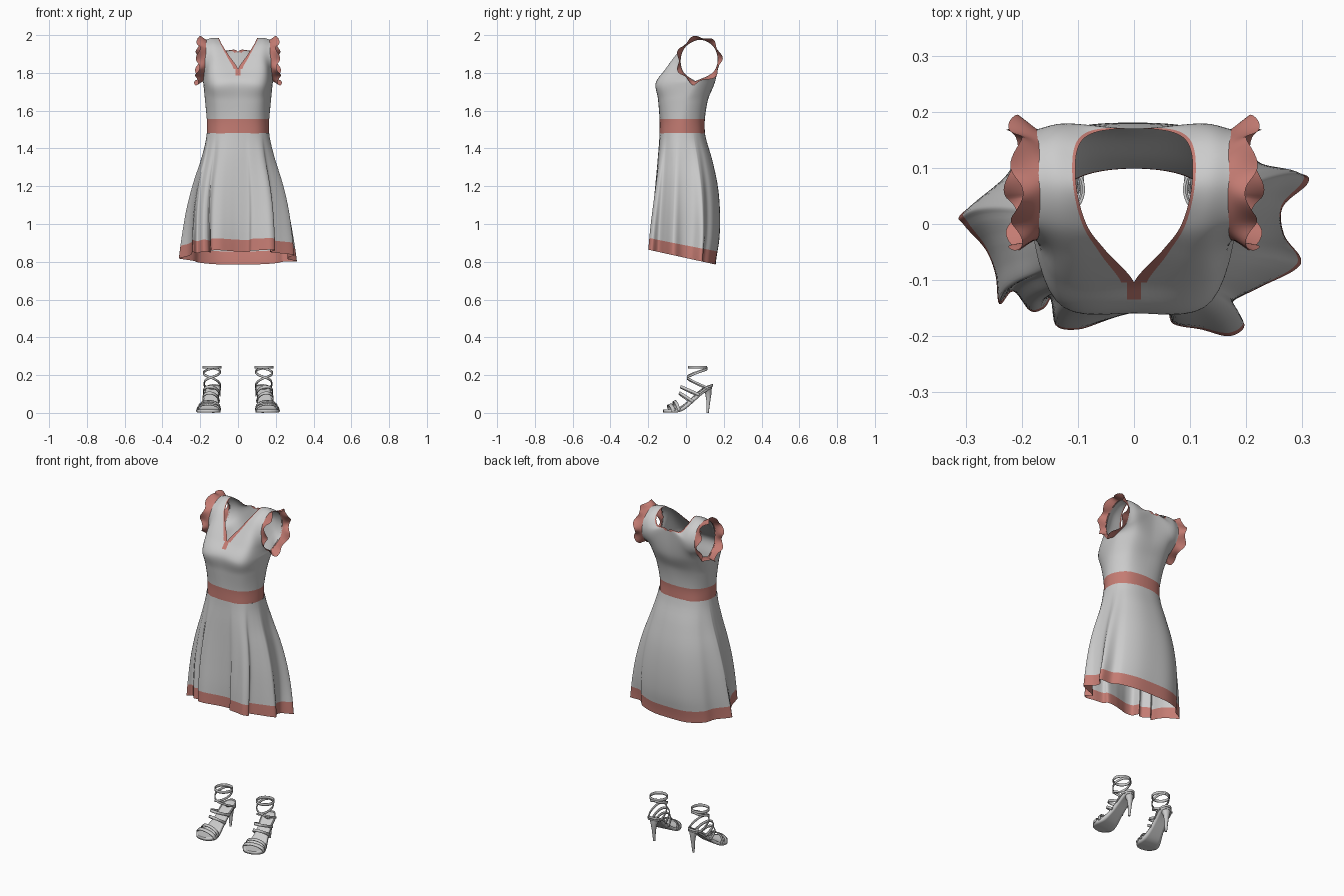
import bpy, bmesh, math
from mathutils import Vector as V

if "Cube" in bpy.data.objects:
    bpy.data.objects.remove(bpy.data.objects["Cube"])

red = bpy.data.materials.new("trim_red")
red.diffuse_color = (0.55, 0.2, 0.17, 1)
red.use_nodes = True
red.node_tree.nodes["Principled BSDF"].inputs["Base Color"].default_value = red.diffuse_color


def cr(a, b, c, d, t):
    """Catmull-Rom between b and c."""
    return b + 0.5 * t * ((c - a) + t * ((2 * a - 5 * b + 4 * c - d) + t * (3 * (b - c) + d - a)))


def spline(pts, s, closed=False):
    n = len(pts)
    i = min(int(s), n - 1 if closed else n - 2)
    g = (lambda k: pts[k % n]) if closed else (lambda k: pts[max(0, min(n - 1, k))])
    return cr(g(i - 1), g(i), g(i + 1), g(i + 2), s - i)


def lin(n, a=0.0, b=1.0):
    return [a + (b - a) * i / n for i in range(n + 1)]


def grid(name, fn, ss, us, keep=None, mat=None, mirror=False, thick=0):
    """Sheet of quads from fn(s, u); keep(s, u) picks faces by their middle."""
    bm = bmesh.new()
    vs = [[bm.verts.new(fn(s, u)) for u in us] for s in ss]
    for i in range(len(ss) - 1):
        for j in range(len(us) - 1):
            if keep is None or keep((ss[i] + ss[i + 1]) / 2, (us[j] + us[j + 1]) / 2):
                bm.faces.new((vs[i][j], vs[i][j + 1], vs[i + 1][j + 1], vs[i + 1][j]))
    bmesh.ops.delete(bm, geom=[v for v in bm.verts if not v.link_faces], context='VERTS')
    bmesh.ops.remove_doubles(bm, verts=bm.verts, dist=1e-5)
    me = bpy.data.meshes.new(name)
    bm.to_mesh(me)
    bm.free()
    ob = bpy.data.objects.new(name, me)
    bpy.context.collection.objects.link(ob)
    if mat:
        me.materials.append(mat)
    if thick:
        m = ob.modifiers.new("thickness", 'SOLIDIFY')
        m.thickness, m.offset = thick, 0
    if mirror:
        m = ob.modifiers.new("mirror", 'MIRROR')
        m.merge_threshold = 1e-4
    bpy.ops.object.select_all(action='DESELECT')
    bpy.context.view_layer.objects.active = ob
    ob.select_set(True)
    bpy.ops.object.shade_smooth_by_angle(angle=math.radians(50))
    return ob


# Bodice half: stations up the front, over the shoulder, down the back.
# Columns: centre / neckline, middle, side / armhole.
center = [(0, -.14, 1.48), (0, -.14, 1.555), (0, -.148, 1.66), (0, -.157, 1.75), (0, -.104, 1.82),
          (.05, -.048, 1.895), (.085, .0, 1.95), (.103, .07, 1.985), (.1, .135, 1.955),
          (.07, .163, 1.92), (0, .17, 1.91), (0, .155, 1.76), (0, .117, 1.66), (0, .1, 1.555), (0, .1, 1.48)]
middle = [(.115, -.115, 1.48), (.115, -.115, 1.555), (.125, -.127, 1.66), (.138, -.138, 1.74),
          (.135, -.1, 1.82), (.125, -.055, 1.89), (.13, .0, 1.955), (.138, .072, 1.985), (.14, .14, 1.955),
          (.132, .175, 1.9), (.12, .175, 1.84), (.12, .143, 1.76), (.12, .097, 1.66), (.115, .075, 1.555),
          (.115, .075, 1.48)]
outer = [(.165, -.02, 1.48), (.165, -.02, 1.555), (.175, .0, 1.66), (.185, .05, 1.757), (.18, -.01, 1.8),
         (.176, -.028, 1.87), (.172, .0, 1.94), (.172, .073, 1.975), (.174, .142, 1.943), (.178, .168, 1.87),
         (.18, .14, 1.8), (.185, .05, 1.757), (.175, .0, 1.66), (.165, -.02, 1.555), (.165, -.02, 1.48)]
center, middle, outer = ([V(p) for p in c] for c in (center, middle, outer))


def side_edge(s):
    if s < 3 or s > 11:
        i = min(int(s), 13)
        return outer[i].lerp(outer[i + 1], s - i)
    return spline(outer[3:12], s - 3)


def bodice(s, u):
    a, b, c = spline(center, s), spline(middle, s), side_edge(s)
    a.x = max(a.x, 0) if 4 < s < 10 else 0
    pre = V((-b.x, b.y, b.z)).lerp(2 * a - b, min(1, a.x / .05))
    w = min(1, max(0, min(s - 3, 11 - s)))
    post = V((b.x, 2 * c.y - b.y, b.z)).lerp(2 * c - b, w)
    return cr(pre, a, b, c, u * 2) if u < .5 else cr(a, b, c, post, u * 2 - 1)


rows, cols = lin(112, 0, 14), [0, .045, .08] + lin(12, .16, 1)
is_belt = lambda s, u: s < 1 or s > 13
is_neck = lambda s, u: (u < .08 and 4 < s < 10) or (u < .045 and 3.5 < s < 4)
grid("bodice", bodice, rows, cols, lambda s, u: not is_belt(s, u) and not is_neck(s, u), mirror=True)
grid("waistband", bodice, rows, cols, is_belt, red, True)
grid("neck_trim", bodice, rows, cols, is_neck, red, True)


# Ruffles round the armholes
def ruffle(s, u):
    p = side_edge(s)
    r = V((0, p.y - .07, p.z - 1.867)).normalized()
    a = 2 * math.pi * (s - 3) / 8
    wave, flare = math.sin(7 * a + .5), math.cos(7 * a + 1.1)
    return p + r * u * (.018 + .009 * wave) + V((u * (.037 + .011 * flare) - .006 * (1 - u), 0, 0))


grid("arm_ruffle", ruffle, lin(128, 3, 11), lin(5), mat=red, mirror=True)

# Skirt: smooth hip shape blended into a folded hem outline
hem = [V(p) for p in [
    (0, -.155), (.055, -.15), (.07, -.178), (.12, -.188), (.17, -.2), (.197, -.18), (.17, -.145),
    (.22, -.115), (.285, -.083), (.297, -.06), (.268, -.02), (.265, .03), (.308, .07), (.303, .088),
    (.24, .09), (.2, .125), (.11, .152), (0, .157), (-.11, .152), (-.2, .115), (-.24, .065),
    (-.308, .018), (-.303, -.002), (-.265, -.045), (-.247, -.09), (-.24, -.143), (-.215, -.12),
    (-.185, -.155), (-.16, -.15), (-.145, -.13), (-.14, -.18), (-.1, -.188), (-.05, -.172)]]
N, BACK = len(hem), 17
cum = [0]
for i in range(N):
    cum.append(cum[-1] + (hem[(i + 1) % N] - hem[i]).length)
theta = [math.pi * (c / cum[BACK] if c <= cum[BACK] else
                    1 + (c - cum[BACK]) / (cum[N] - cum[BACK])) for c in cum]
# half width, front y, back y, down the skirt
hips = [V(p) for p in [(.165, -.14, .1), (.19, -.15, .138), (.225, -.158, .168), (.25, -.165, .18),
                       (.263, -.17, .177), (.27, -.17, .157)]]


def hip_ring(t, k):
    i = min(int(k), N - 1)
    th = theta[i] + (theta[i + 1] - theta[i]) * (k - i)
    w, f, b = spline(hips, t * 5)
    yc = -.02 + .02 * t
    pw = lambda v: math.copysign(abs(v) ** .85, v)
    x, y = pw(math.sin(th)), pw(math.cos(th))
    return V((w * x, yc + (f - yc) * y if y > 0 else yc - (b - yc) * y))


def skirt(t, k):
    edge = spline(hem, k, True)
    p = hip_ring(t, k) + (edge - hip_ring(1, k)) * t ** 1.1
    zh = .82 - .22 * edge.y
    return V((p.x, p.y, 1.482 + (zh - 1.482) * t))


around = lin(N * 6, 0, N)
grid("skirt", skirt, lin(22, .9, 0), around)
grid("hem_band", skirt, lin(4, 1, .9), around, mat=red)


# Sandals (right one built, left one mirrored), toes turned slightly out
def place(p):
    a = math.radians(8)
    x, y, z = p[0] * 1.08, p[1] - .05, p[2]
    return V((.139 + x * math.cos(a) - y * math.sin(a), .05 + x * math.sin(a) + y * math.cos(a), z))


# y, z, half width along the sole
sole = [V(p) for p in [(-.122, .01, .012), (-.113, .01, .036), (-.09, .01, .054), (-.06, .011, .057),
                       (-.025, .022, .048), (.02, .056, .037), (.07, .1, .033), (.11, .128, .033),
                       (.128, .135, .025), (.137, .137, .008)]]


def sole_fn(s, u):
    y, z, w = spline(sole, s)
    return place((w * u, y, z))


grid("sandal_sole", sole_fn, lin(45, 0, 9), lin(6, -1, 1), mirror=True, thick=.018)

heel = [V(p) for p in [(.11, .13, .027), (.119, .1, .016), (.119, .06, .01), (.115, .0, .006), (.115, .0, 0)]]


def heel_fn(s, a):
    y, z, r = heel[int(s)].lerp(heel[min(4, int(s) + 1)], s - int(s))
    return place((r * math.cos(a), y + r * math.sin(a), z))


grid("sandal_heel", heel_fn, [4, 3, 2.5, 2, 1.5, 1, .5, 0], lin(14, 0, 2 * math.pi), mirror=True)


def strap(name, pts, width, axis=(0, 0, 1), closed=False):
    pts, ax = [V(p) for p in pts], V(axis).normalized()
    n = len(pts) if closed else len(pts) - 1
    grid(name, lambda s, u: place(spline(pts, s, closed) + ax * u * width),
         lin(n * 7, 0, n), [-.5, .5], mirror=True, thick=.005)


def arch(y0, z0, w, y1, z1):
    """Strap path from one side of the sole over the foot to the other."""
    out = []
    for i in range(9):
        a = math.pi * i / 8
        h = math.sin(a) ** .75
        out.append((-w * math.cos(a), y0 + (y1 - y0) * h, z0 + (z1 - z0) * h))
    return out


strap("toe_strap_front", arch(-.075, .01, .058, -.088, .045), .02, (0, 1, .4))
strap("toe_strap_rear", arch(-.045, .014, .055, -.062, .062), .016, (0, 1, .5))
strap("instep_strap_low", arch(.03, .06, .04, -.035, .105), .015, (0, .5, 1))
strap("instep_strap_high", arch(.065, .095, .04, -.028, .138), .015, (0, .4, 1))
strap("heel_strap", [(-.034, .06, .1), (-.036, .1, .13), (-.02, .132, .143), (0, .14, .146),
                     (.02, .132, .143), (.036, .1, .13), (.034, .06, .1)], .012)
# crossing ankle straps and the ankle ring
for side, tag in ((1, "inner"), (-1, "outer")):
    strap("cross_strap_" + tag, [(side * x, y, z) for x, y, z in [
        (.035, .115, .13), (.04, .07, .15), (.028, .025, .172), (0, .007, .187), (-.03, .025, .2),
        (-.041, .06, .215), (-.028, .1, .228), (0, .113, .236)]], .012)
strap("ankle_ring", [(.044 * math.cos(i * math.pi / 6), .062 + .048 * math.sin(i * math.pi / 6), .242)
                     for i in range(12)], .015, closed=True)
